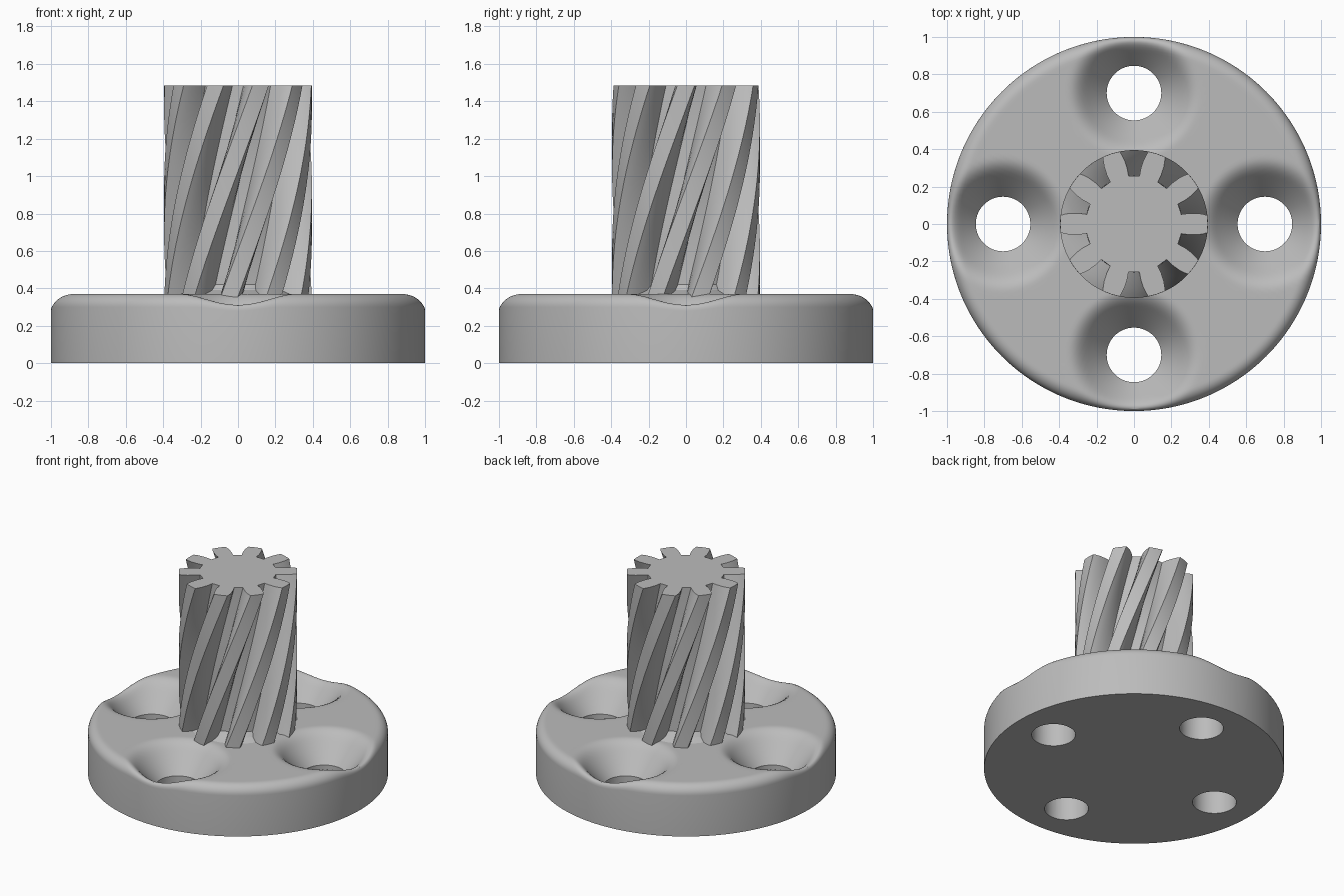
import bpy, bmesh, math

cube = bpy.data.objects.get("Cube")
if cube:
    bpy.data.objects.remove(cube, do_unlink=True)

grey = bpy.data.materials.new("plain_grey")
grey.use_nodes = True
GREY = (0.5, 0.5, 0.5, 1)
grey.diffuse_color = GREY
grey.node_tree.nodes["Principled BSDF"].inputs["Base Color"].default_value = GREY

TOP, RIM, HOLE_AT, HOLE_R = 0.37, 0.07, 0.7, 0.146
SHAFT_TOP = 1.485
TEETH, TWIST = 10, math.radians(60)


def polar(r, a, z):
    return (r * math.cos(a), r * math.sin(a), z)


def loft(name, rings):
    """Skin a stack of equal-length closed rings and cap both ends."""
    bm = bmesh.new()
    rows = [[bm.verts.new(p) for p in ring] for ring in rings]
    n = len(rows[0])
    for low, high in zip(rows, rows[1:]):
        for i in range(n):
            j = (i + 1) % n
            bm.faces.new((low[i], low[j], high[j], high[i]))
    bm.faces.new(rows[0][::-1])
    bm.faces.new(rows[-1])
    bmesh.ops.recalc_face_normals(bm, faces=bm.faces)
    mesh = bpy.data.meshes.new(name)
    bm.to_mesh(mesh)
    bm.free()
    mesh.materials.append(grey)
    obj = bpy.data.objects.new(name, mesh)
    bpy.context.collection.objects.link(obj)
    return obj


def activate(obj):
    bpy.ops.object.select_all(action='DESELECT')
    obj.select_set(True)
    bpy.context.view_layer.objects.active = obj


def smooth(obj):
    activate(obj)
    bpy.ops.object.shade_smooth_by_angle(angle=math.radians(30))


hole_angles = [k * math.pi / 2 for k in range(4)]
hole_centres = [polar(HOLE_AT, a, 0)[:2] for a in hole_angles]


def flange_height(x, y):
    """Flat top blended softly into the countersinks, rounded at the rim."""
    d = min(math.hypot(x - cx, y - cy) for cx, cy in hole_centres)
    cone = max(0.31 + 1.15 * (d - 0.26), 0.1)
    blend = 0.05
    h = max(blend - abs(cone - TOP), 0) / blend
    z = min(cone, TOP) - h * h * blend / 4
    over = min(max(math.hypot(x, y) - (1 - RIM), 0), RIM)
    return z - RIM + math.sqrt(max(RIM * RIM - over * over, 0))


# Flange: rings from the bottom edge up the wall and inward over the top
SEGS = 192
angles = [2 * math.pi * i / SEGS for i in range(SEGS)]
radii = [1 - RIM + RIM * math.sin(math.pi / 2 * t / 8) for t in range(8, 0, -1)]
radii += [0.2 + (1 - RIM - 0.2) * t / 48 for t in range(48, -1, -1)]
rings = [[polar(1, a, 0) for a in angles]]
for r in radii:
    rings.append([(x, y, flange_height(x, y)) for x, y, _ in (polar(r, a, 0) for a in angles)])
flange = loft("flange", rings)

# Through holes
for a in hole_angles:
    bpy.ops.mesh.primitive_cylinder_add(vertices=64, radius=HOLE_R, depth=2, location=polar(HOLE_AT, a, 0))
    cutter = bpy.context.object
    cutter.name = "hole_cutter"
    cutter.hide_render = True
    cutter.data.materials.append(grey)
    mod = flange.modifiers.new("hole", 'BOOLEAN')
    mod.operation = 'DIFFERENCE'
    mod.solver = 'EXACT'
    mod.object = cutter
    activate(flange)
    bpy.ops.object.modifier_apply(modifier=mod.name)
    bpy.data.objects.remove(cutter, do_unlink=True)
smooth(flange)

# Helical pinion: flank given as (radius, half tooth angle in degrees)
flank = [(0.258, 11.5), (0.30, 11), (0.345, 9.5), (0.375, 8), (0.395, 6.7)]
section = []
for k in range(TEETH):
    mid = 2 * math.pi * k / TEETH
    section += [(r, mid - math.radians(h)) for r, h in flank]
    section.append((flank[-1][0], mid))
    section += [(r, mid + math.radians(h)) for r, h in reversed(flank)]

LEVELS = 40
low = TOP - 0.03
rings = []
for i in range(LEVELS + 1):
    z = low + (SHAFT_TOP - low) * i / LEVELS
    turn = TWIST * (z - SHAFT_TOP) / (SHAFT_TOP - TOP)
    rings.append([polar(r, a + turn, z) for r, a in section])
smooth(loft("helical_pinion", rings))

# Small sloped collar where the tooth gaps run out on the flange
collar_profile = [(0.34, TOP - 0.02), (0.33, TOP), (0.28, TOP + 0.02), (0.25, TOP + 0.06)]
smooth(loft("root_collar", [[polar(r, a, z) for a in angles[::3]] for r, z in collar_profile]))
